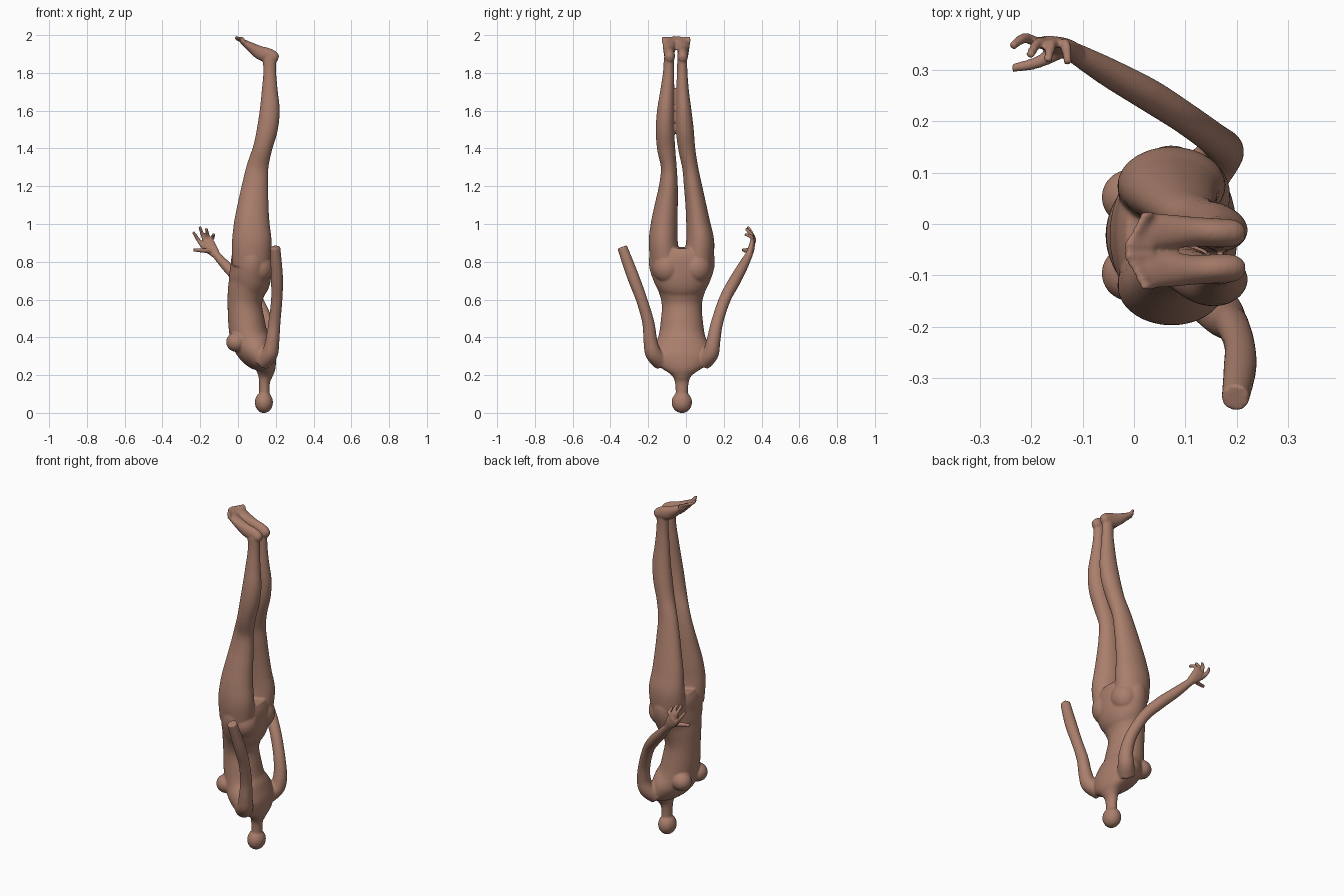
import bpy, bmesh, math
from mathutils import Vector, Matrix

skin = bpy.data.materials.new("brown_skin")
skin.diffuse_color = (0.40, 0.21, 0.15, 1)

bm = bmesh.new()


def catmull(a, b, c, d, t):
    return [0.5 * (2 * q + (r - p) * t + (2 * p - 5 * q + 4 * r - s) * t * t
                   + (3 * q - p - 3 * r + s) * t ** 3) for p, q, r, s in zip(a, b, c, d)]


def tube(pts, ref=(0, 1, 0), n=28, steps=6):
    """Closed smooth tube; each point is x, y, z, radius along ref, other radius."""
    pts = [tuple(p) if len(p) == 5 else tuple(p) + (p[3],) for p in pts]
    ext = [pts[0]] + pts + [pts[-1]]
    path = [catmull(*ext[i:i + 4], k / steps) for i in range(len(pts) - 1) for k in range(steps)]
    path.append(list(pts[-1]))
    pos = [Vector(p[:3]) for p in path]
    rings = []
    for i, p in enumerate(path):
        t = (pos[min(i + 1, len(pos) - 1)] - pos[max(i - 1, 0)]).normalized()
        u = Vector(ref)
        u = (u - t * u.dot(t)).normalized()
        v = t.cross(u)
        rings.append([bm.verts.new(pos[i] + u * p[3] * math.cos(a) + v * p[4] * math.sin(a))
                      for a in (2 * math.pi * k / n for k in range(n))])
    for r, s in zip(rings, rings[1:]):
        for k in range(n):
            bm.faces.new((r[k], r[(k + 1) % n], s[(k + 1) % n], s[k]))
    bm.faces.new(rings[0][::-1])
    bm.faces.new(rings[-1])


def ball(c, r):
    m = Matrix.Translation(c) @ Matrix.Diagonal((*r, 1))
    bmesh.ops.create_uvsphere(bm, u_segments=32, v_segments=20, radius=1, matrix=m)


CY = -0.022  # body midline

# head
ball((0.137, CY, 0.056), (0.048, 0.054, 0.057))

# neck and torso, upside down: z, x centre, half width, half depth
torso = [(0.08, 0.14, 0.032, 0.028), (0.16, 0.14, 0.036, 0.029), (0.20, 0.145, 0.055, 0.040),
         (0.24, 0.145, 0.112, 0.056), (0.28, 0.128, 0.150, 0.078), (0.34, 0.09, 0.150, 0.098),
         (0.40, 0.06, 0.125, 0.100), (0.48, 0.045, 0.112, 0.097), (0.57, 0.036, 0.106, 0.091),
         (0.64, 0.043, 0.122, 0.098), (0.70, 0.060, 0.150, 0.110), (0.77, 0.070, 0.172, 0.110),
         (0.83, 0.073, 0.172, 0.106), (0.875, 0.075, 0.150, 0.090)]
tube([(x, CY, z, w, d) for z, x, w, d in torso], n=48)

# chest and seat
for s in (-1, 1):
    ball((-0.008, CY + s * 0.074, 0.375), (0.055, 0.054, 0.052))
    ball((0.113, CY + s * 0.078, 0.77), (0.074, 0.078, 0.085))

# legs: z, x centre, half depth, then (y, half width) for each leg
legs = [(0.78, 0.07, 0.100, (0.062, 0.080), (-0.106, 0.080)),
        (0.90, 0.073, 0.105, (0.075, 0.075), (-0.120, 0.077)),
        (1.00, 0.073, 0.095, (0.065, 0.064), (-0.115, 0.071)),
        (1.10, 0.080, 0.082, (0.052, 0.055), (-0.104, 0.061)),
        (1.20, 0.090, 0.070, (0.037, 0.048), (-0.093, 0.050)),
        (1.30, 0.103, 0.058, (0.022, 0.042), (-0.091, 0.042)),
        (1.40, 0.130, 0.051, (0.004, 0.045), (-0.105, 0.048)),
        (1.50, 0.155, 0.055, (-0.006, 0.047), (-0.111, 0.049)),
        (1.60, 0.168, 0.053, (-0.012, 0.041), (-0.108, 0.045)),
        (1.70, 0.168, 0.043, (-0.018, 0.034), (-0.100, 0.037)),
        (1.80, 0.168, 0.034, (-0.020, 0.028), (-0.092, 0.030)),
        (1.88, 0.166, 0.036, (-0.020, 0.026), (-0.090, 0.027))]
for side in (3, 4):
    tube([(r[1], r[side][0], r[0], r[side][1], r[2]) for r in legs], n=36)

# feet with toes, soles up
for y, out in ((-0.015, 1), (-0.089, -1)):
    tube([(0.213, y - out * 0.004, 1.876, 0.014, 0.016), (0.195, y - out * 0.003, 1.882, 0.026, 0.030),
          (0.160, y - out * 0.002, 1.893, 0.028, 0.038), (0.115, y, 1.907, 0.029, 0.036),
          (0.065, y, 1.938, 0.034, 0.025), (0.030, y, 1.962, 0.036, 0.016),
          (0.015, y, 1.970, 0.033, 0.012)])
    for k in range(5):
        ty = y + out * (-0.026 + 0.0145 * k)
        r = 0.011 if k == 0 else 0.0078
        tip = -0.016 + 0.0075 * k
        tube([(0.035, ty, 1.962, r), (tip + 0.012, ty, 1.982, r), (tip, ty, 1.989, r * 0.8)], n=14)

# arm cut off at the wrist
tube([(0.13, -0.13, 0.275, 0.050), (0.168, -0.172, 0.315, 0.044), (0.182, -0.188, 0.38, 0.037),
      (0.193, -0.200, 0.48, 0.032), (0.205, -0.235, 0.60, 0.030), (0.206, -0.280, 0.72, 0.032),
      (0.197, -0.338, 0.878, 0.027)])

# arm with hand
tube([(0.13, 0.09, 0.275, 0.050), (0.165, 0.130, 0.315, 0.044), (0.175, 0.145, 0.38, 0.037),
      (0.155, 0.165, 0.48, 0.032), (0.100, 0.205, 0.60, 0.031), (0.030, 0.250, 0.685, 0.032),
      (-0.050, 0.295, 0.765, 0.028), (-0.118, 0.334, 0.838, 0.020)])
tube([(-0.110, 0.330, 0.830, 0.020, 0.019), (-0.140, 0.345, 0.868, 0.033, 0.017),
      (-0.170, 0.353, 0.905, 0.040, 0.013)], ref=(0.77, 0, 0.64))

# fingers and thumb
tips = [(-0.237, 0.345, 0.957), (-0.203, 0.326, 0.986), (-0.168, 0.316, 0.976), (-0.128, 0.311, 0.946)]
for k, tip in enumerate(tips):
    base = Vector((-0.190 + 0.018 * k, 0.353, 0.883 + 0.013 * k))
    mid = (base + Vector(tip)) / 2 + Vector((0, 0.012, 0))
    tube([(*base, 0.0105), (*mid, 0.0105), (*tip, 0.0085)], n=14)
tube([(-0.145, 0.336, 0.858, 0.016), (-0.190, 0.313, 0.860, 0.012), (-0.237, 0.303, 0.863, 0.009)], n=14)

# fuse everything into one smooth skin
bmesh.ops.recalc_face_normals(bm, faces=bm.faces)
raw = bpy.data.meshes.new("raw_figure")
bm.to_mesh(raw)
bm.free()
body = bpy.data.objects.new("figure_body", raw)
bpy.context.collection.objects.link(body)
rem = body.modifiers.new("fuse", 'REMESH')
rem.mode = 'VOXEL'
rem.voxel_size = 0.005
rem.use_smooth_shade = True
sm = body.modifiers.new("soften", 'SMOOTH')
sm.factor = 0.5
sm.iterations = 7

dg = bpy.context.evaluated_depsgraph_get()
final = bpy.data.meshes.new_from_object(body.evaluated_get(dg))
body.modifiers.clear()
body.data = final
final.materials.clear()
final.materials.append(skin)
for p in final.polygons:
    p.use_smooth = True
    p.material_index = 0
